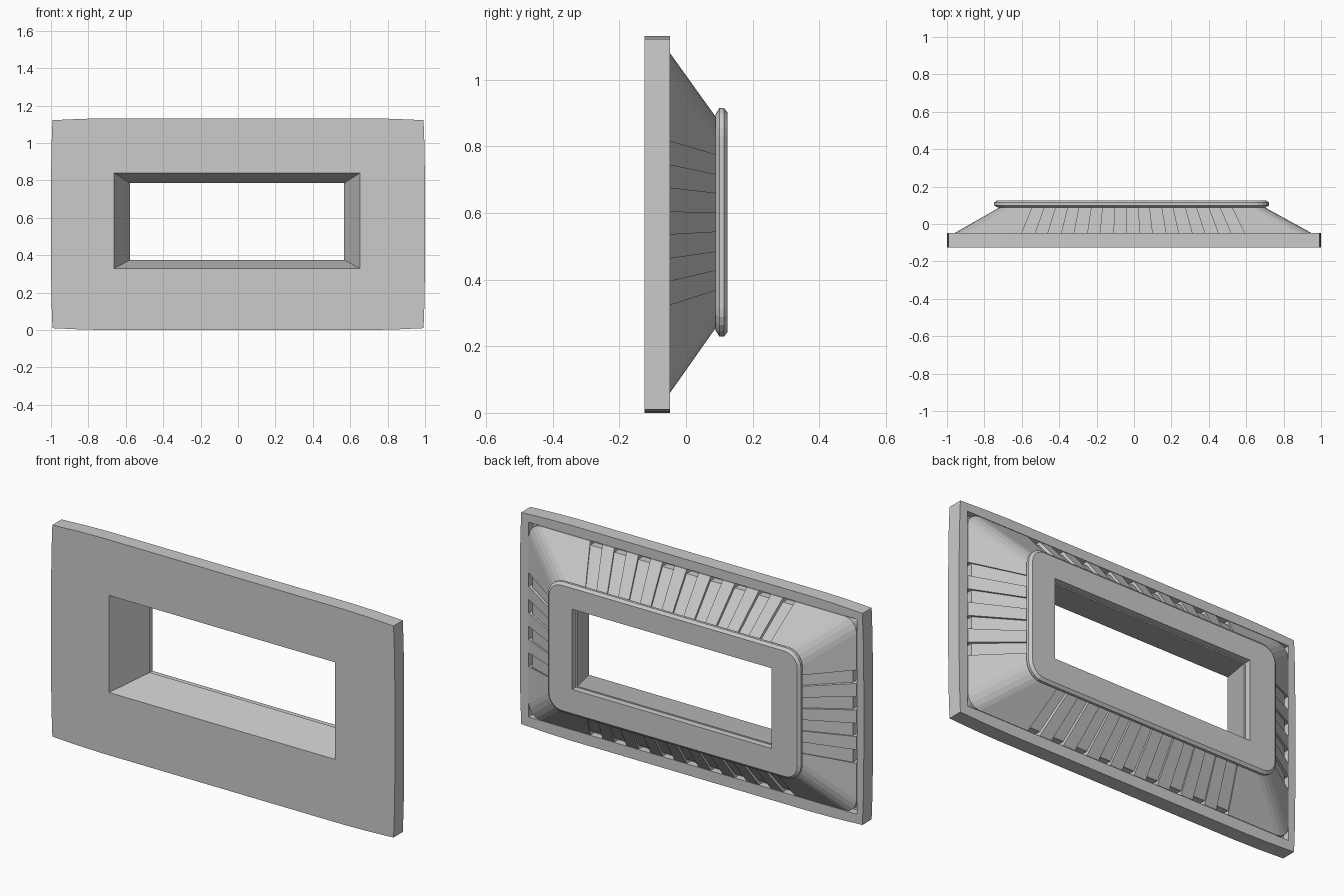
import bpy, bmesh, math

if "Cube" in bpy.data.objects:
    bpy.data.objects.remove(bpy.data.objects["Cube"])


def loft(name, rings):
    """Solid through rings; each ring is (y, [(x, z), ...]) with equal counts."""
    bm = bmesh.new()
    loops = [[bm.verts.new((x, y, z)) for x, z in pts] for y, pts in rings]
    n = len(loops[0])
    for a, b in zip(loops, loops[1:]):
        for i in range(n):
            j = (i + 1) % n
            bm.faces.new((a[i], a[j], b[j], b[i]))
    bm.faces.new(loops[0])
    bm.faces.new(loops[-1])
    bmesh.ops.recalc_face_normals(bm, faces=bm.faces)
    me = bpy.data.meshes.new(name)
    bm.to_mesh(me)
    bm.free()
    ob = bpy.data.objects.new(name, me)
    bpy.context.collection.objects.link(ob)
    return ob


def rect(cx, cz, hx, hz):
    return [(cx - hx, cz - hz), (cx + hx, cz - hz), (cx + hx, cz + hz), (cx - hx, cz + hz)]


def outline(cx, cz, hx, hz, r, slots=None, segs=4):
    """Rounded rectangle; slots = (depth, (count, pitch) long, (count, pitch) short)."""
    pts = []
    for side in range(4):
        a = side * math.pi / 2
        c, s = round(math.cos(a)), round(math.sin(a))
        along, out = (hx, hz) if side % 2 == 0 else (hz, hx)
        local = []
        if slots:
            depth = slots[0]
            count, pitch = slots[1 + side % 2]
            for k in range(count):
                m = (k - (count - 1) / 2) * pitch
                u, v = m - pitch / 4, m + pitch / 4
                local += [(u, -out), (u, -out + depth), (v, -out + depth), (v, -out)]
        for k in range(segs + 1):
            t = -math.pi / 2 + k / segs * math.pi / 2
            local.append((along - r + r * math.cos(t), -out + r + r * math.sin(t)))
        pts += [(cx + u * c - v * s, cz + u * s + v * c) for u, v in local]
    return pts


def cut(ob, cutter):
    cutter.hide_render = True
    mod = ob.modifiers.new("cut", 'BOOLEAN')
    mod.operation = 'DIFFERENCE'
    mod.solver = 'EXACT'
    mod.object = cutter
    bpy.context.view_layer.objects.active = ob
    bpy.ops.object.modifier_apply(modifier=mod.name)


# Front plate with slightly bowed edges
q = [(0.7, 0.566), (0.84, 0.563), (0.992, 0.556), (0.997, 0.42), (1.0, 0.2)]
quads = [(1, 1, 1), (1, -1, -1), (-1, -1, 1), (-1, 1, -1)]
bowed = [(sx * x, 0.566 + sz * z) for sx, sz, d in quads for x, z in q[::d]]
plate = loft("front_plate", [(-0.125, bowed), (-0.048, bowed)])
recess = loft("recess_cutter", [(y, rect(-0.005, 0.57, 0.955, 0.512)) for y in (-0.085, 0.0)])
cut(plate, recess)

# Sloped housing with fanned slots on all four sides
body = loft("sloped_housing", [
    (-0.09, outline(-0.005, 0.57, 0.953, 0.51, 0.07, (0.022, (9, 0.14), (4, 0.14)))),
    (-0.048, outline(-0.005, 0.57, 0.953, 0.51, 0.07, (0.022, (9, 0.14), (4, 0.14)))),
    (0.094, outline(-0.01, 0.572, 0.70, 0.31, 0.07, (0.018, (9, 0.125), (4, 0.115))))])

# Rounded rear flange with bevelled edges
rim = loft("rear_flange", [
    (y, outline(-0.013, 0.572, 0.735 - i, 0.343 - i, 0.085 - i, segs=5))
    for y, i in ((0.089, 0.018), (0.100, 0.0), (0.114, 0.0), (0.125, 0.014))])

# Tapered window opening through every part
window = loft("window_cutter", [
    (-0.2, rect(-0.005, 0.585, 0.657, 0.255)), (-0.125, rect(-0.005, 0.585, 0.657, 0.255)),
    (0.092, rect(-0.005, 0.58, 0.572, 0.205)), (0.0921, rect(-0.005, 0.58, 0.58, 0.211)),
    (0.2, rect(-0.005, 0.58, 0.58, 0.211))])
for part in (plate, body, rim):
    cut(part, window)
for helper in (recess, window):
    bpy.data.objects.remove(helper)
